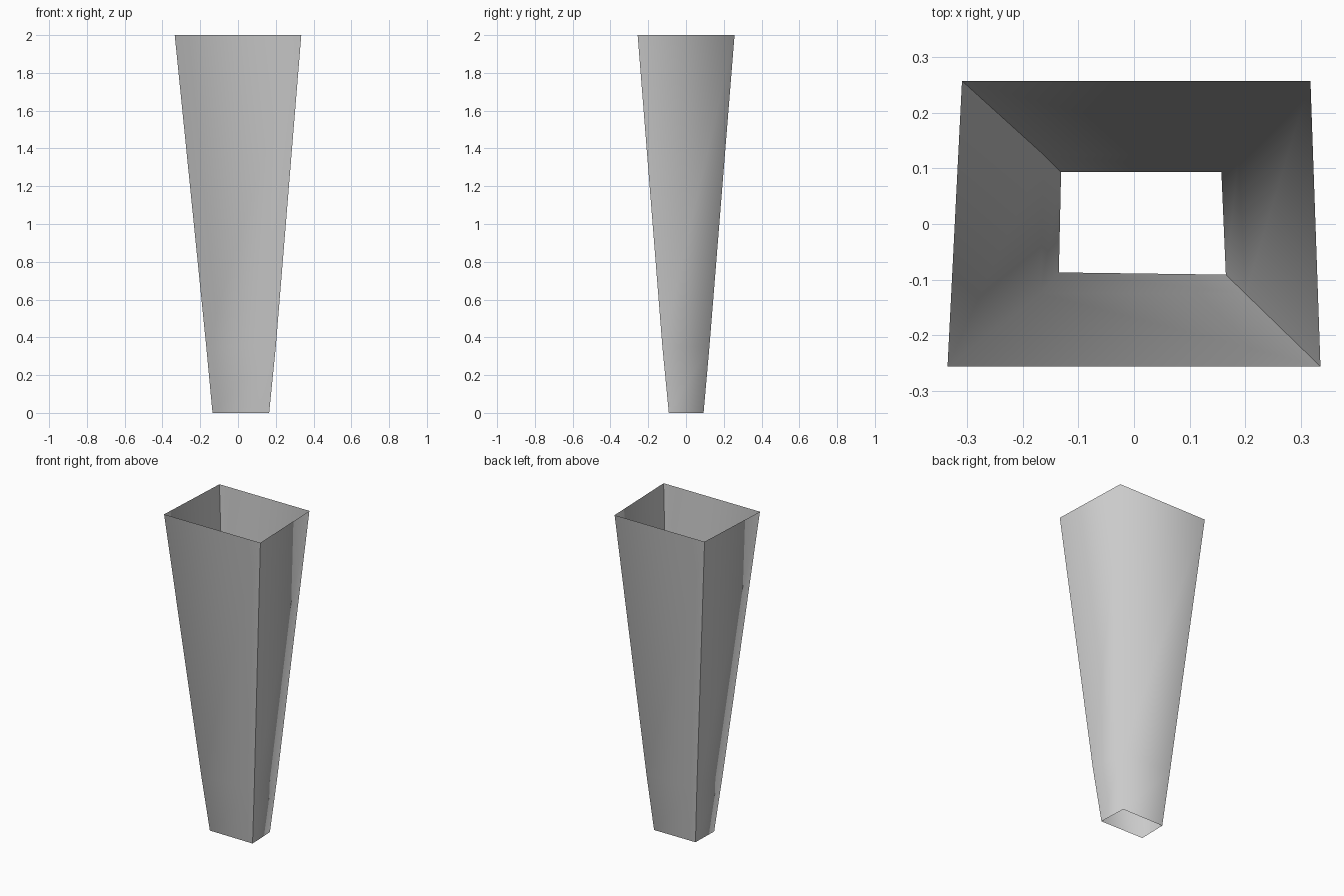
import bpy
import bmesh

cube = bpy.data.objects.get("Cube")
if cube:
    bpy.data.objects.remove(cube, do_unlink=True)

# Plain grey material
grey = bpy.data.materials.new("plain grey")
grey.use_nodes = True
colour = (0.6, 0.6, 0.6, 1)
grey.diffuse_color = colour
grey.node_tree.nodes["Principled BSDF"].inputs["Base Color"].default_value = colour

# Cross-sections: height, then corners front left, front right, back right, back left
sections = [
    (0.0, [(-0.135, -0.087), (0.165, -0.091), (0.157, 0.093), (-0.131, 0.093)]),
    (0.35, [(-0.168, -0.125), (0.2, -0.125), (0.188, 0.124), (-0.162, 0.124)]),
    (2.0, [(-0.335, -0.256), (0.335, -0.256), (0.317, 0.257), (-0.309, 0.257)]),
]

# Open tapered sleeve, with no caps at either end
bm = bmesh.new()
rings = [[bm.verts.new((x, y, z)) for x, y in corners] for z, corners in sections]
for low, high in zip(rings, rings[1:]):
    for i in range(4):
        j = (i + 1) % 4
        face = bm.faces.new((low[i], low[j], high[j], high[i]))
        face.smooth = True

# Two opposite corners are creased, the other two are shaded round
for low, high in zip(rings, rings[1:]):
    for i in (1, 3):
        bm.edges.get((low[i], high[i])).smooth = False

mesh = bpy.data.meshes.new("tapered_sleeve")
bm.to_mesh(mesh)
bm.free()
mesh.materials.append(grey)
sleeve = bpy.data.objects.new("tapered_sleeve", mesh)
bpy.context.collection.objects.link(sleeve)
